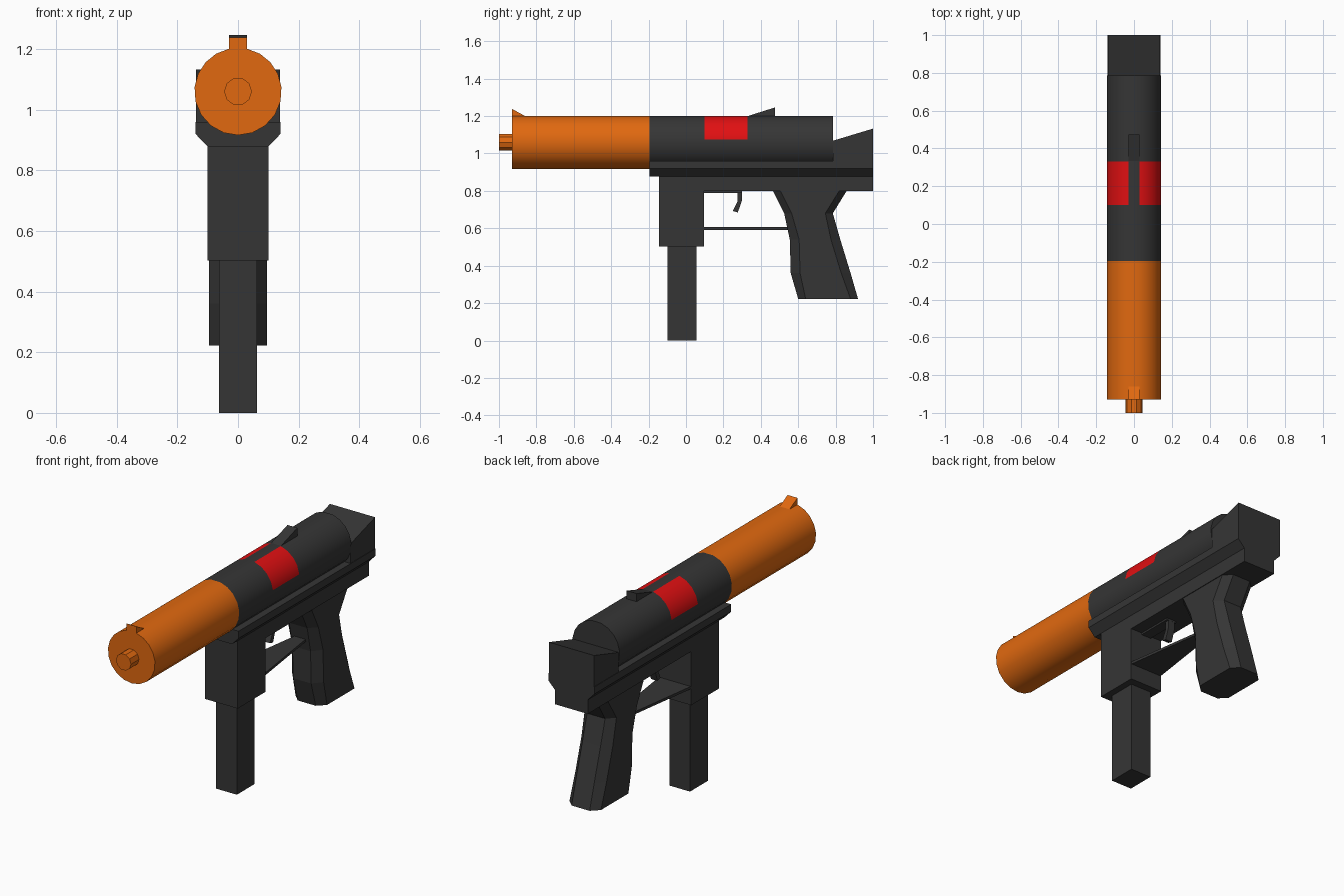
import bpy, bmesh, math

if "Cube" in bpy.data.objects:
    bpy.data.objects.remove(bpy.data.objects["Cube"], do_unlink=True)


def material(name, r, g, b):
    m = bpy.data.materials.new(name)
    m.use_nodes = True
    m.diffuse_color = (r, g, b, 1)
    m.node_tree.nodes["Principled BSDF"].inputs["Base Color"].default_value = (r, g, b, 1)
    return m


DARK = material("charcoal", 0.036, 0.036, 0.036)
ORANGE = material("safety_orange", 0.75, 0.14, 0.005)
RED = material("bright_red", 0.75, 0.005, 0.006)


def loft(name, rings, mats, rule=None, smooth=False):
    """Skin a list of equal-length point rings and close both ends."""
    bm = bmesh.new()
    rows = [[bm.verts.new(p) for p in ring] for ring in rings]
    for a, b in zip(rows, rows[1:]):
        for i in range(len(a)):
            j = (i + 1) % len(a)
            bm.faces.new((a[i], a[j], b[j], b[i]))
    bm.faces.new(rows[0])
    bm.faces.new(rows[-1])
    bmesh.ops.recalc_face_normals(bm, faces=bm.faces[:])
    if rule:
        for f in bm.faces:
            f.material_index = rule(f.calc_center_median())
    me = bpy.data.meshes.new(name)
    bm.to_mesh(me)
    bm.free()
    for m in mats:
        me.materials.append(m)
    ob = bpy.data.objects.new(name, me)
    bpy.context.collection.objects.link(ob)
    if smooth:
        bpy.ops.object.select_all(action="DESELECT")
        ob.select_set(True)
        bpy.context.view_layer.objects.active = ob
        bpy.ops.object.shade_smooth_by_angle(angle=math.radians(35))
    return ob


def side_profile(name, half, pts, mat=DARK):
    """Extrude a (y, z) outline across the width."""
    return loft(name, [[(x, y, z) for y, z in pts] for x in (-half, half)], [mat])


def block(name, half, y0, y1, z0, z1, mat=DARK):
    return side_profile(name, half, [(y0, z0), (y1, z0), (y1, z1), (y0, z1)], mat)


AXIS = 1.06


def tube_ring(y, r, angles):
    return [(r * math.cos(math.radians(a)), y, AXIS + r * math.sin(math.radians(a)))
            for a in angles]


# Barrel and upper receiver, with side panels coloured by position
angles = [6 + 18 * i for i in range(5)] + [102 + 18 * i for i in range(5)]
angles += [174 + 19.2 * i for i in range(1, 10)]


def barrel_colour(c):
    if c.y < -0.195:
        return 1
    panel = 0.1 < c.y < 0.33 and abs(c.x) > 0.03 and c.z > 1.075
    return 2 if panel else 0


loft("barrel", [tube_ring(y, 0.144, angles) for y in (-0.93, -0.195, 0.1, 0.33, 0.785)],
     [DARK, ORANGE, RED], barrel_colour, smooth=True)
loft("muzzle_tip", [tube_ring(y, 0.046, range(0, 360, 36)) for y in (-1, -0.92)], [ORANGE])

# Sights
side_profile("front_sight", 0.03, [(-0.93, 1.18), (-0.86, 1.18), (-0.86, 1.2), (-0.93, 1.238)], ORANGE)
side_profile("rear_sight", 0.03, [(0.33, 1.18), (0.475, 1.18), (0.475, 1.246), (0.33, 1.2)])

# Lower receiver with bevelled underside, and the frame below it
section = [(-0.14, 0.96), (-0.14, 0.92), (-0.1, 0.878), (0.1, 0.878), (0.14, 0.92), (0.14, 0.96)]
loft("lower_receiver", [[(x, y, z) for x, z in section] for y in (-0.195, 1)], [DARK])
block("frame", 0.1, -0.145, 1, 0.8, 0.89)

# Sloped rear cap
side_profile("rear_cap", 0.138, [(0.785, 0.93), (1, 0.93), (1, 1.133), (0.785, 1.068)])

# Magazine and its housing
block("magazine_well", 0.1, -0.145, 0.097, 0.503, 0.89)
block("magazine", 0.063, -0.1, 0.055, 0, 0.52)

# Trigger and the tapering guard plate
side_profile("trigger", 0.02, [(0.275, 0.81), (0.3, 0.81), (0.298, 0.745), (0.277, 0.685),
                               (0.25, 0.692), (0.276, 0.745)])
block("trigger_mount", 0.03, 0.09, 0.3, 0.79, 0.81)
loft("trigger_guard", [[(-w, y, 0.592), (w, y, 0.592), (w, y, 0.606), (-w, y, 0.606)]
                       for y, w in ((0.09, 0.098), (0.57, 0.03))], [DARK])


# Grip with bevelled corners, lofted downwards
def grip_ring(z, y0, y1, c):
    wide, narrow = 0.096, 0.055
    half = [(narrow, y0), (wide, y0 + c), (wide, y1 - c), (narrow, y1)]
    return [(x, y, z) for x, y in half] + [(-x, y, z) for x, y in reversed(half)]


loft("grip", [grip_ring(*r) for r in ((0.81, 0.46, 0.865, 0.04), (0.68, 0.525, 0.785, 0.04),
                                      (0.54, 0.555, 0.825, 0.05), (0.36, 0.56, 0.88, 0.05),
                                      (0.222, 0.6, 0.92, 0.04))], [DARK])
